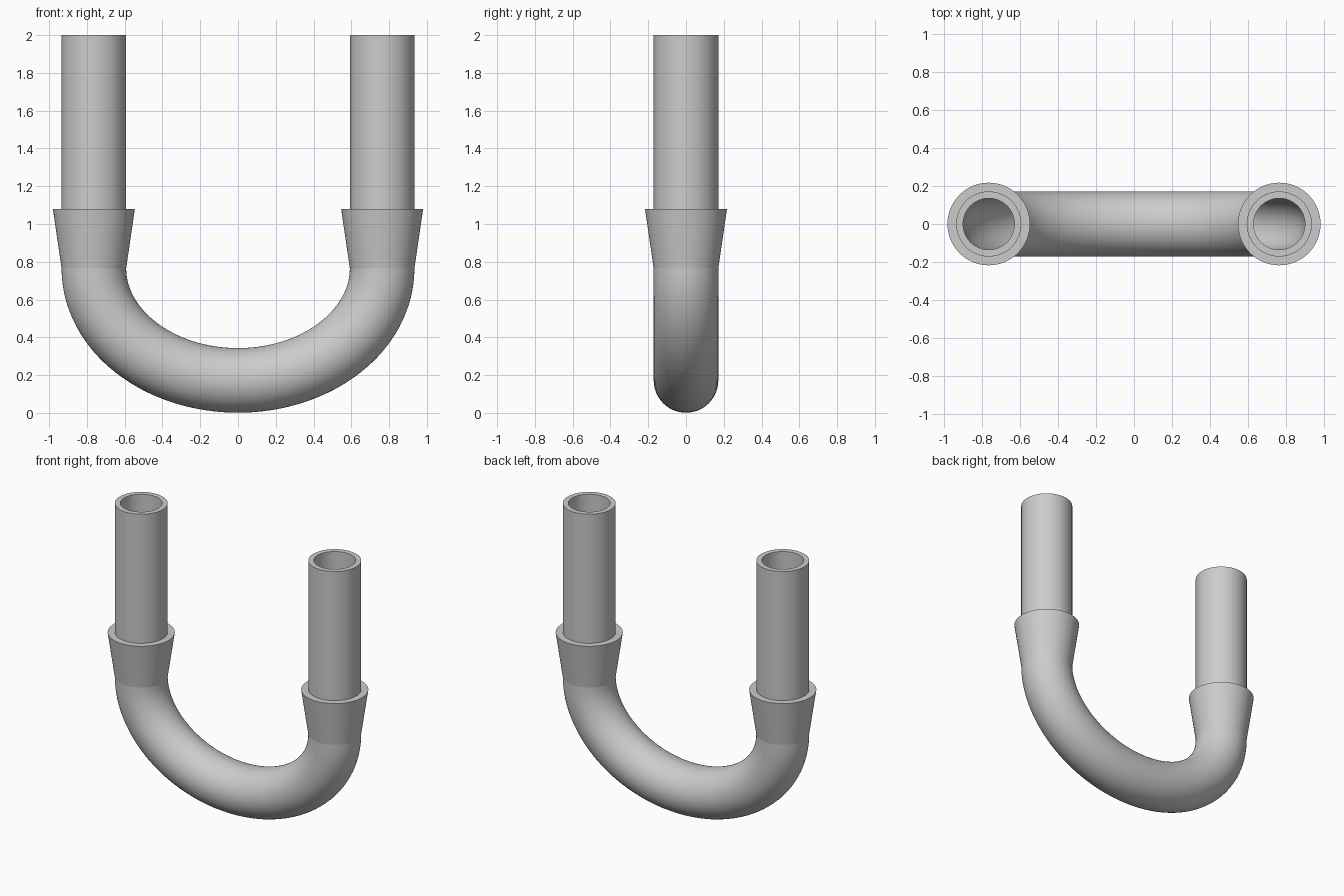
import bpy, bmesh, math
from mathutils import Vector

if "Cube" in bpy.data.objects:
    bpy.data.objects.remove(bpy.data.objects["Cube"])

SEG = 64          # sides around the pipe
LEG_X = 0.763     # pipe axis offset from centre
R_OUT, R_IN = 0.171, 0.135
BEND_Z, DROP = 0.765, 0.593   # start of the bend and depth of its centre line

grey = bpy.data.materials.new("grey plastic")
grey.diffuse_color = (0.6, 0.6, 0.6, 1)
grey.use_nodes = True
grey.node_tree.nodes["Principled BSDF"].inputs["Base Color"].default_value = grey.diffuse_color


def loft(name, rings, closed=False):
    """Skin rings given as (centre, outward direction in the XZ plane, radius)."""
    bm = bmesh.new()
    loops = []
    for centre, side, radius in rings:
        loops.append([bm.verts.new(centre + radius * (
            side * math.cos(a) + Vector((0, 1, 0)) * math.sin(a)))
            for a in (2 * math.pi * i / SEG for i in range(SEG))])
    pairs = list(zip(loops, loops[1:]))
    if closed:
        pairs.append((loops[-1], loops[0]))
    for lo, hi in pairs:
        for i in range(SEG):
            j = (i + 1) % SEG
            bm.faces.new((lo[i], lo[j], hi[j], hi[i]))
    bmesh.ops.recalc_face_normals(bm, faces=bm.faces)
    mesh = bpy.data.meshes.new(name)
    bm.to_mesh(mesh)
    bm.free()
    mesh.materials.append(grey)
    obj = bpy.data.objects.new(name, mesh)
    bpy.context.collection.objects.link(obj)
    bpy.ops.object.select_all(action='DESELECT')
    obj.select_set(True)
    bpy.context.view_layer.objects.active = obj
    bpy.ops.object.shade_smooth_by_angle(angle=math.radians(35))
    return obj


def lathe(name, x, profile):
    """Turn a closed (radius, height) profile around a vertical axis."""
    loft(name, [(Vector((x, 0, z)), Vector((1, 0, 0)), r) for r, z in profile],
         closed=True)


# Hollow U bend: outer wall one way round the half ellipse, bore back again
path = []
STEPS = 64
for k in range(STEPS + 1):
    t = math.pi * k / STEPS
    centre = Vector((LEG_X * math.cos(t), 0, BEND_Z - DROP * math.sin(t)))
    side = Vector((math.cos(t) / LEG_X, 0, -math.sin(t) / DROP)).normalized()
    path.append((centre, side))
loft("u_bend", [(c, s, R_OUT) for c, s in path]
     + [(c, s, R_IN) for c, s in reversed(path)], closed=True)

# Flared sockets and straight pipes on both ends
for label, x in (("left", -LEG_X), ("right", LEG_X)):
    lathe(label + "_socket", x, [(R_OUT, BEND_Z), (0.217, 1.08),
                                 (R_OUT, 1.08)])
    lathe(label + "_pipe", x, [(R_OUT, BEND_Z), (R_OUT, 2.0),
                               (R_IN, 2.0), (R_IN, BEND_Z)])
